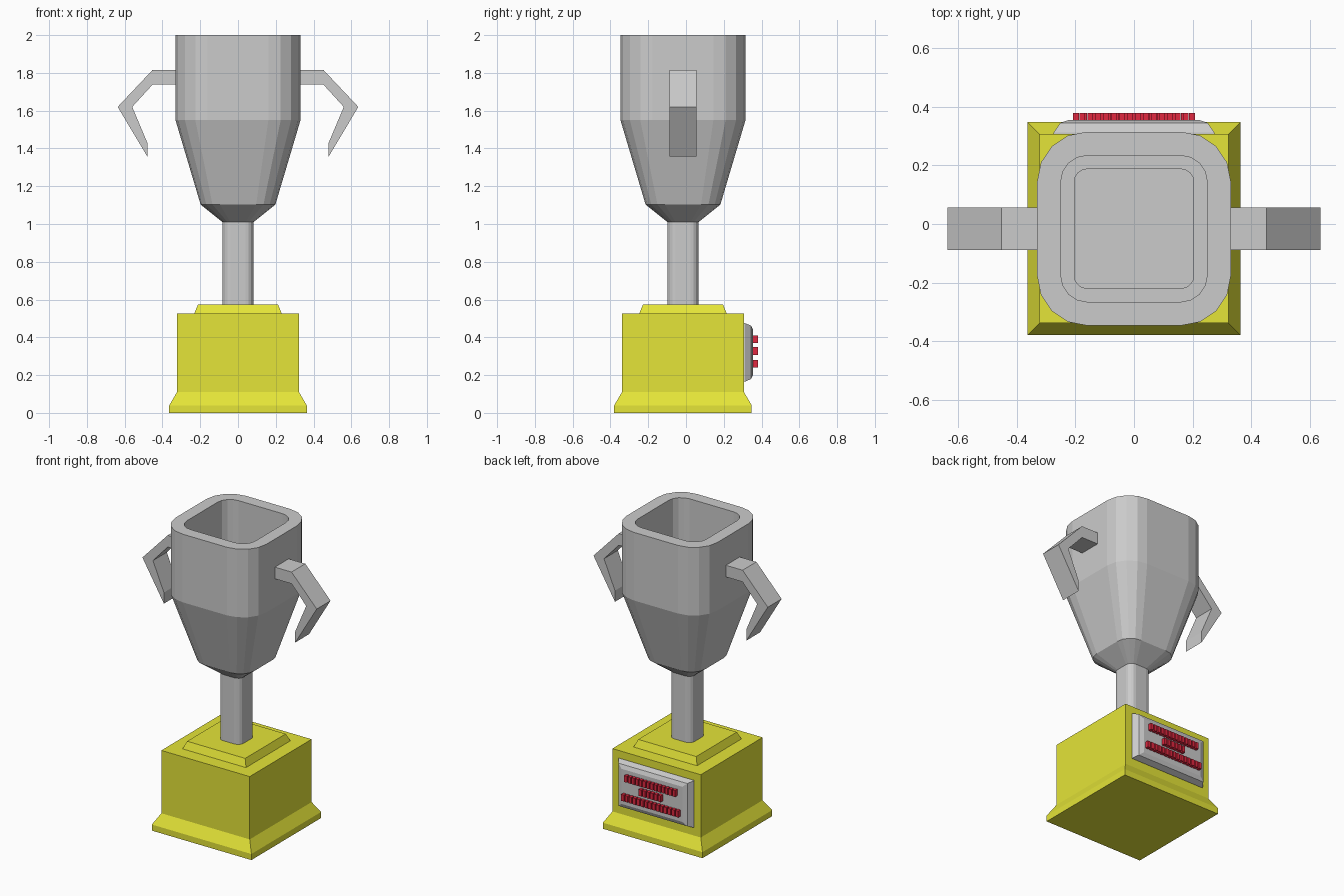
import bpy, bmesh, math
from mathutils import Vector

if "Cube" in bpy.data.objects:
    bpy.data.objects.remove(bpy.data.objects["Cube"])

CY = -0.016  # depth centre of base, stem and cup


def material(name, rgb):
    m = bpy.data.materials.new(name)
    m.diffuse_color = (*rgb, 1)
    m.use_nodes = True
    m.node_tree.nodes["Principled BSDF"].inputs["Base Color"].default_value = m.diffuse_color
    return m


yellow = material("yellow", (0.78, 0.78, 0.04))
red = material("red", (0.75, 0.02, 0.05))


def loft(name, loops, mat=None):
    """Skin a list of equal-length point loops and cap both ends."""
    bm = bmesh.new()
    rings = [[bm.verts.new(p) for p in loop] for loop in loops]
    n = len(rings[0])
    for a, b in zip(rings, rings[1:]):
        for i in range(n):
            j = (i + 1) % n
            bm.faces.new((a[i], a[j], b[j], b[i]))
    bm.faces.new(rings[0][::-1])
    bm.faces.new(rings[-1])
    bmesh.ops.recalc_face_normals(bm, faces=bm.faces)
    me = bpy.data.meshes.new(name)
    bm.to_mesh(me)
    bm.free()
    ob = bpy.data.objects.new(name, me)
    bpy.context.collection.objects.link(ob)
    if mat:
        me.materials.append(mat)
    return ob


def square(h, z):
    return [Vector((sx * h, CY + sy * h, z))
            for sx, sy in ((-1, -1), (1, -1), (1, 1), (-1, 1))]


def rounded_square(h, r, z, segs=4):
    pts = []
    for q in range(4):
        mid = math.radians(45 + 90 * q)
        cx = math.copysign(h - r, math.cos(mid))
        cy = math.copysign(h - r, math.sin(mid))
        for k in range(segs + 1):
            a = math.pi / 2 * (q + k / segs)
            pts.append(Vector((cx + r * math.cos(a), CY + cy + r * math.sin(a), z)))
    return pts


def upright(hx, z0, z1, y, cx=0.0):
    return [Vector((cx + x, y, z)) for x, z in ((-hx, z0), (hx, z0), (hx, z1), (-hx, z1))]


# Stepped plinth
loft("base", [square(h, z) for h, z in (
    (0.364, 0), (0.364, 0.04), (0.323, 0.11), (0.323, 0.525),
    (0.232, 0.525), (0.212, 0.573))], yellow)

# Stem and hollow cup: half width, corner radius, height
loft("stem_and_cup", [rounded_square(*s) for s in (
    (0.082, 0.042, 0.57), (0.082, 0.042, 1.01), (0.198, 0.102, 1.103),
    (0.331, 0.17, 1.55), (0.331, 0.17, 2.0),
    (0.25, 0.09, 2.0), (0.25, 0.09, 1.5),
    (0.204, 0.044, 1.5), (0.204, 0.044, 1.22))])

# Hooked handles, one per side
hook = [(0.325, 1.815), (0.453, 1.815), (0.637, 1.62), (0.48, 1.357),
        (0.48, 1.43), (0.56, 1.62), (0.452, 1.738), (0.325, 1.738)]
for side, sx in (("left", -1), ("right", 1)):
    loft("handle_" + side, [[Vector((sx * x, y, z)) for x, z in hook]
                            for y in (-0.088, 0.056)])

# Bevelled plaque on the back of the base
loft("plaque", [upright(*s) for s in (
    (0.275, 0.165, 0.475, 0.30), (0.275, 0.165, 0.475, 0.312),
    (0.252, 0.18, 0.462, 0.345), (0.222, 0.205, 0.437, 0.356))])

# Plain raised red dashes on the plaque: half width of row, height, count
for row, (half, z, count) in enumerate(((0.19, 0.39, 14), (0.085, 0.327, 6), (0.213, 0.26, 15))):
    pitch = 2 * half / count
    for i in range(count):
        cx = -half + pitch * (i + 0.5)
        loft(f"plaque_dash_{row}_{i}", [upright(pitch * 0.36, z - 0.021, z + 0.021, y, cx)
                                        for y in (0.35, 0.38)], red)
